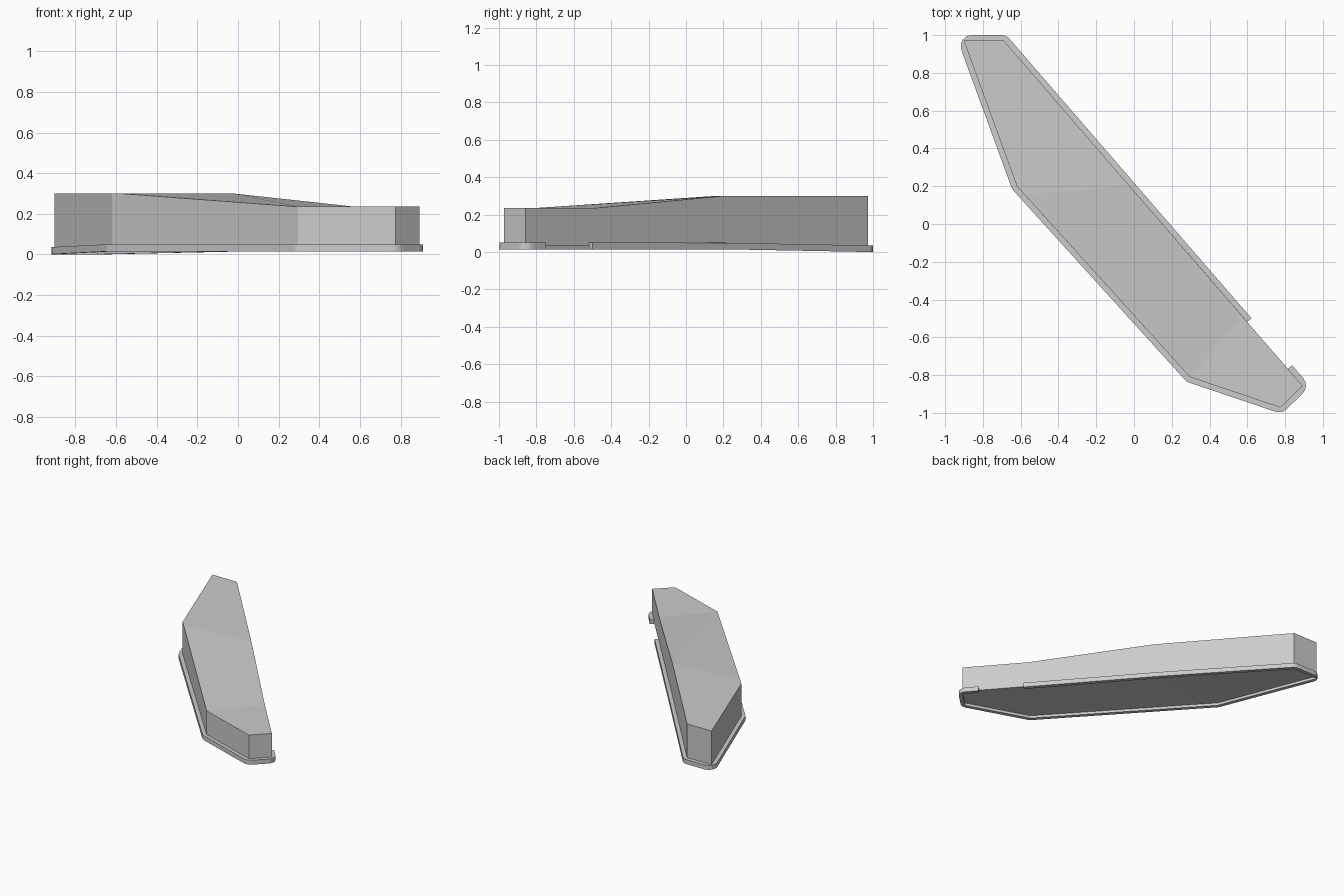
import bpy, math
from mathutils import Vector

if "Cube" in bpy.data.objects:
    bpy.data.objects.remove(bpy.data.objects["Cube"])


def make(name, verts, faces):
    me = bpy.data.meshes.new(name)
    me.from_pydata(verts, [], faces)
    me.validate()
    ob = bpy.data.objects.new(name, me)
    bpy.context.collection.objects.link(ob)
    return ob


def drop(y):
    # ground falls away slightly towards the back
    return -0.015 * max(0.0, (y - 0.2) / 0.8)


# Raised island body: outline counter-clockwise with its top height
outline = [(-.69, .972, .30), (-.902, .972, .30), (-.62, .20, .30), (-.58, .156, .30),
           (.295, -.81, .235), (.775, -.972, .235), (.893, -.857, .235),
           (.575, -.49, .235), (-.022, .20, .30)]
n = len(outline)
verts = [(x, y, .035 + drop(y)) for x, y, _ in outline] + outline
walls = [(i, (i + 1) % n, (i + 1) % n + n, i + n) for i in range(n)]
tops = [(0, 1, 2, 3, 8), (8, 3, 4), (8, 4, 7), (7, 4, 5, 6)]
bottoms = [(8, 2, 1, 0), (8, 7, 6, 5, 4, 3, 2)]
make("island_body", verts, walls + [tuple(i + n for i in f) for f in tops] + bottoms)

# Curb: open strip round the body with rounded outer corners and a gap on the right
path = [Vector(p) for p in [(.60, -.518), (-.022, .20), (-.69, .972), (-.902, .972),
        (-.62, .20), (.295, -.81), (.775, -.972), (.893, -.857), (.815, -.767)]]
WIDTH, RADIUS = .029, .06


def normal(a, b):
    d = (b - a).normalized()
    return Vector((d.y, -d.x))


pairs = []  # (inner, outer) cross-section points
for i, p in enumerate(path):
    n1 = normal(path[max(i - 1, 0)], path[max(i, 1)])
    last = len(path) - 1
    n2 = normal(path[min(i, last - 1)], path[min(i + 1, last)])
    turn = n1.angle(n2)
    mid = (n1 + n2).normalized()
    centre = p + mid * ((WIDTH - RADIUS) / math.cos(turn / 2))
    steps = 4 if turn > .1 else 0
    for k in range(steps + 1):
        t = k / steps if steps else .5
        a = (t - .5) * turn
        c, s = math.cos(a), math.sin(a)
        d = Vector((mid.x * c - mid.y * s, mid.x * s + mid.y * c))
        pairs.append((p, centre + d * RADIUS))

verts, faces = [], []
for a, b in pairs:
    for q, z in ((a, .015), (b, .015), (b, .05), (a, .05)):
        verts.append((q.x, q.y, z + drop(q.y)))
for i in range(len(pairs) - 1):
    for k in range(4):
        m = (k + 1) % 4
        faces.append((4 * i + k, 4 * i + 4 + k, 4 * i + 4 + m, 4 * i + m))
e = len(verts) - 4
faces += [(0, 1, 2, 3), (e + 3, e + 2, e + 1, e)]
curb = make("curb", verts, faces)

# Clean up the shared inner corners
import bmesh
for ob in bpy.context.collection.objects:
    bm = bmesh.new()
    bm.from_mesh(ob.data)
    bmesh.ops.remove_doubles(bm, verts=bm.verts, dist=.0005)
    bmesh.ops.recalc_face_normals(bm, faces=bm.faces)
    bm.to_mesh(ob.data)
    bm.free()
